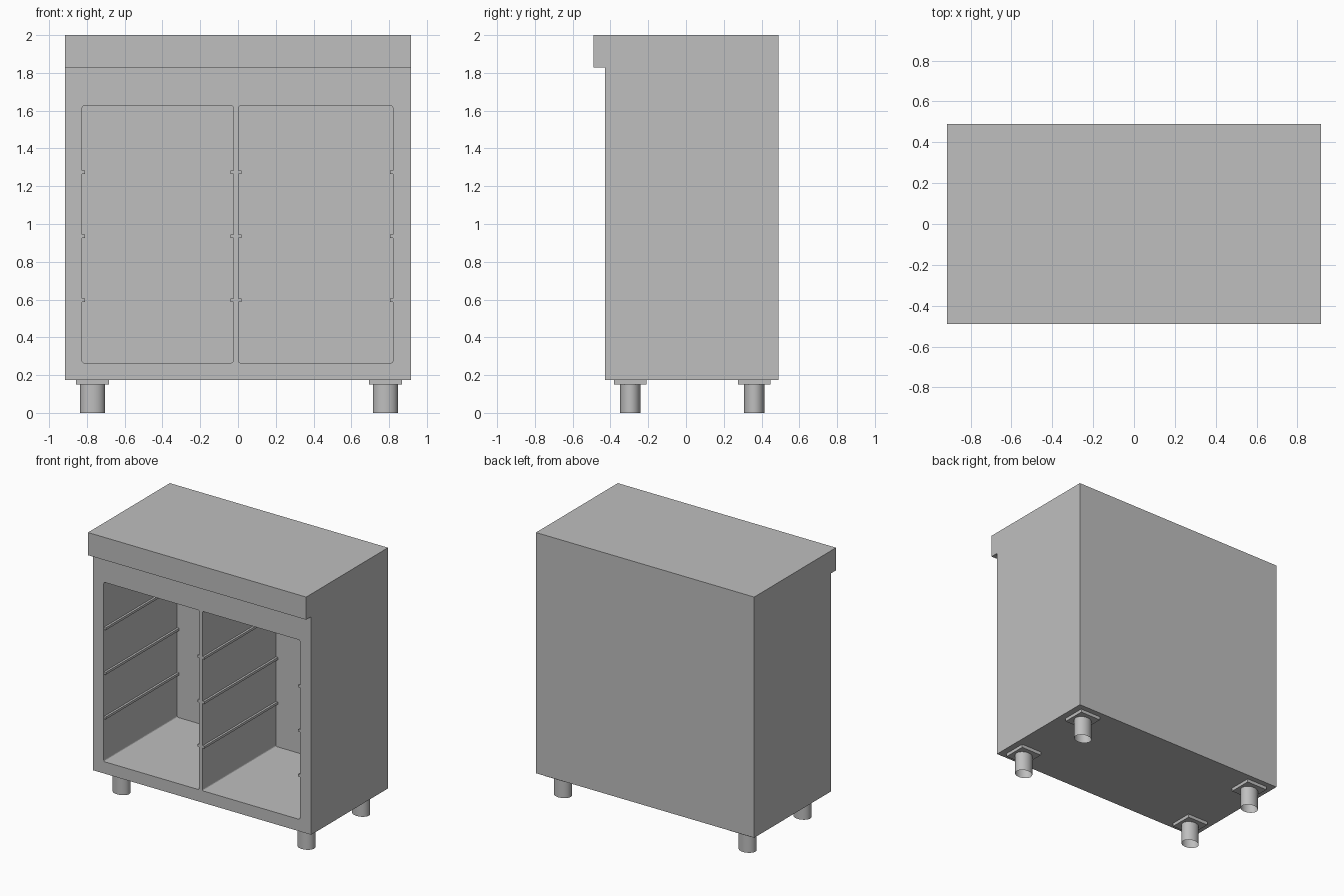
import bpy
import bmesh
from mathutils import Matrix, Vector

default = bpy.data.objects.get("Cube")
if default:
    bpy.data.objects.remove(default, do_unlink=True)

steel = bpy.data.materials.new("steel_grey")
steel.use_nodes = True
GREY = (0.52, 0.52, 0.52, 1)
steel.diffuse_color = GREY
steel.node_tree.nodes["Principled BSDF"].inputs["Base Color"].default_value = GREY


def finish(name, bm):
    """Turn a bmesh into a named steel object."""
    bmesh.ops.recalc_face_normals(bm, faces=bm.faces)
    mesh = bpy.data.meshes.new(name)
    bm.to_mesh(mesh)
    bm.free()
    mesh.materials.append(steel)
    obj = bpy.data.objects.new(name, mesh)
    bpy.context.collection.objects.link(obj)
    return obj


def box(name, low, high, radius=0):
    """Box between two corners, optionally rounding edges that run front to back."""
    low, high = Vector(low), Vector(high)
    bm = bmesh.new()
    bmesh.ops.create_cube(bm, size=1, matrix=Matrix.Translation((low + high) / 2)
                          @ Matrix.Diagonal((high - low).to_4d()))
    if radius:
        edges = [e for e in bm.edges
                 if abs(e.verts[0].co.y - e.verts[1].co.y) > 0.1]
        bmesh.ops.bevel(bm, geom=edges, offset=radius, segments=3,
                        profile=0.5, affect='EDGES')
    return finish(name, bm)


# Cabinet body: side profile with the overhanging top, extruded across the width
HALF = 0.915
profile = [(-0.43, 0.175), (0.49, 0.175), (0.49, 2.0),
           (-0.49, 2.0), (-0.49, 1.828), (-0.43, 1.828)]
bm = bmesh.new()
side = bm.faces.new([bm.verts.new((-HALF, y, z)) for y, z in profile])
swept = bmesh.ops.extrude_face_region(bm, geom=[side])["geom"]
bmesh.ops.translate(bm, vec=(2 * HALF, 0, 0),
                    verts=[v for v in swept if isinstance(v, bmesh.types.BMVert)])
body = finish("cabinet_body", bm)

# Two open compartments, each with three pairs of tray rails
BACK = 0.45
for label, x0, x1 in (("right", -0.825, -0.025), ("left", 0.003, 0.82)):
    cutter = box(label + "_cutter", (x0, -0.6, 0.265), (x1, BACK, 1.625), 0.01)
    cutter.hide_render = True
    cut = body.modifiers.new(label + "_compartment", 'BOOLEAN')
    cut.operation = 'DIFFERENCE'
    cut.solver = 'EXACT'
    cut.object = cutter
    bpy.context.view_layer.objects.active = body
    bpy.ops.object.modifier_apply(modifier=cut.name)
    bpy.data.objects.remove(cutter, do_unlink=True)
    for row, z in enumerate((0.597, 0.935, 1.273)):
        for end, x in (("outer", x0), ("inner", x1 - 0.016)):
            box(f"{label}_rail_{end}_{row}", (x, -0.428, z - 0.009),
                (x + 0.016, BACK, z + 0.009))

# Feet: square mounting plates with open tubes below
for place, y in (("front", -0.295), ("back", 0.361)):
    for label, x in (("right", -0.77), ("left", 0.78)):
        box(f"{place}_{label}_foot_plate", (x - 0.087, y - 0.087, 0.15),
            (x + 0.087, y + 0.087, 0.176))
        bm = bmesh.new()
        bmesh.ops.create_cone(
            bm, cap_ends=False, segments=32, radius1=1, radius2=1, depth=0.152,
            matrix=Matrix.Translation((x, y, 0.076))
            @ Matrix.Diagonal((0.066, 0.054, 1, 1)))
        tube = finish(f"{place}_{label}_foot", bm)
        tube.data.shade_smooth()
